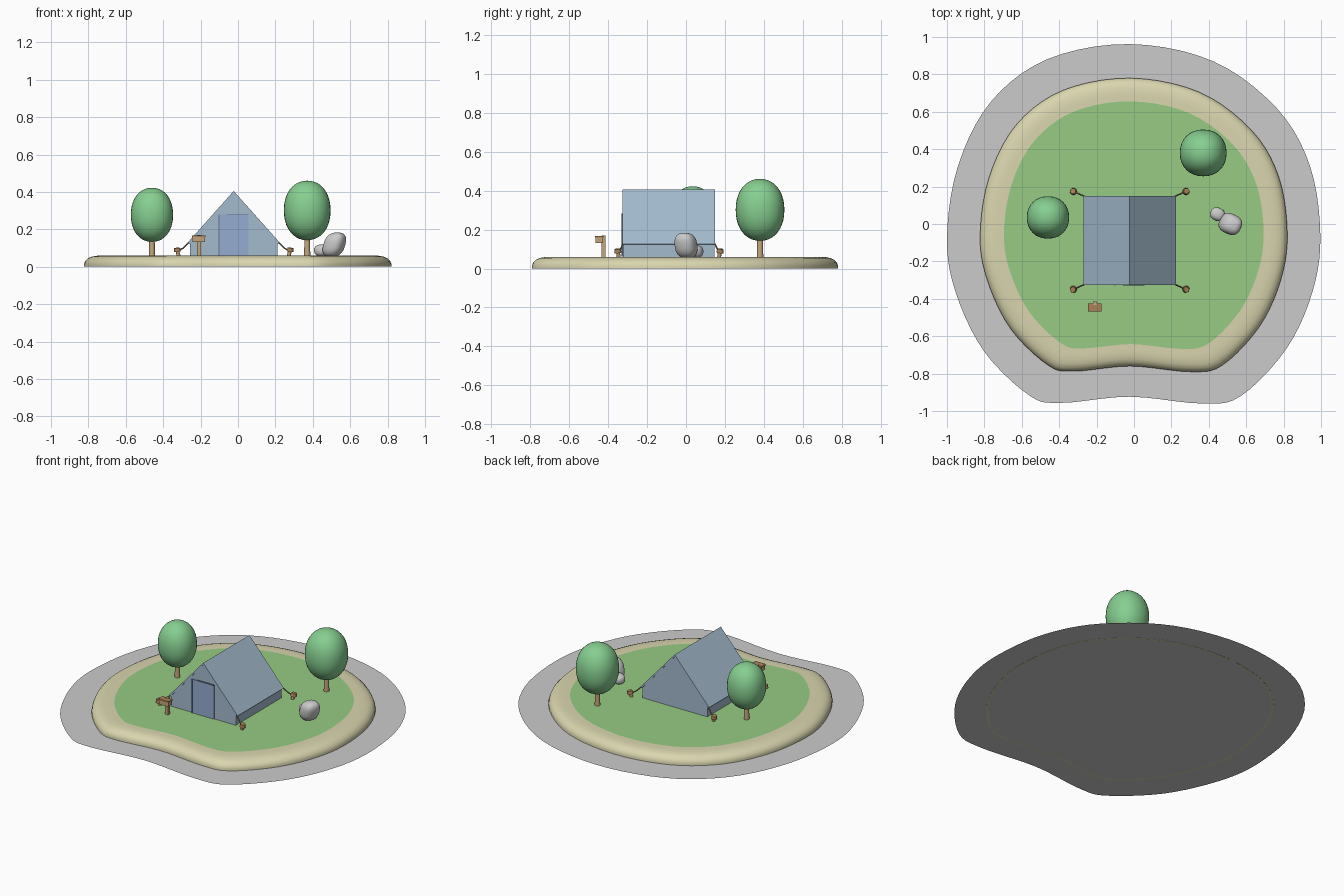
import bpy, bmesh, math
from mathutils import Vector, Matrix

if "Cube" in bpy.data.objects:
    bpy.data.objects.remove(bpy.data.objects["Cube"])


def material(name, rgb):
    m = bpy.data.materials.new(name)
    m.diffuse_color = (*rgb, 1)
    m.use_nodes = True
    m.node_tree.nodes["Principled BSDF"].inputs["Base Color"].default_value = m.diffuse_color
    return m


SAND = material("sand", (0.70, 0.67, 0.43))
GRASS = material("grass", (0.31, 0.60, 0.23))
LEAF = material("leaf", (0.24, 0.62, 0.28))
WOOD = material("wood", (0.55, 0.38, 0.20))
DARKWOOD = material("dark_wood", (0.40, 0.22, 0.10))
CANVAS = material("canvas", (0.37, 0.50, 0.62))
DOOR = material("door_cloth", (0.30, 0.42, 0.64))
TRIM = material("trim", (0.12, 0.17, 0.26))
ROPE = material("rope", (0.25, 0.22, 0.15))


def finish(name, bm, mat=None, smooth=False):
    bmesh.ops.recalc_face_normals(bm, faces=bm.faces)
    me = bpy.data.meshes.new(name)
    bm.to_mesh(me)
    bm.free()
    ob = bpy.data.objects.new(name, me)
    bpy.context.collection.objects.link(ob)
    if mat:
        me.materials.append(mat)
    if smooth:
        bpy.ops.object.select_all(action='DESELECT')
        ob.select_set(True)
        bpy.context.view_layer.objects.active = ob
        bpy.ops.object.shade_smooth_by_angle(angle=math.radians(40))
    return ob


def box(name, lo, hi, mat):
    lo, hi = Vector(lo), Vector(hi)
    bm = bmesh.new()
    bmesh.ops.create_cube(bm, size=1, matrix=Matrix.Translation((lo + hi) / 2)
                          @ Matrix.Diagonal((*(hi - lo), 1)))
    return finish(name, bm, mat)


def rod(name, a, b, r1, r2, mat, sides=16):
    a, b = Vector(a), Vector(b)
    d = b - a
    bm = bmesh.new()
    bmesh.ops.create_cone(bm, cap_ends=True, segments=sides, radius1=r1, radius2=r2, depth=d.length,
                          matrix=Matrix.Translation((a + b) / 2) @ d.to_track_quat('Z', 'Y').to_matrix().to_4x4())
    return finish(name, bm, mat, True)


def blob(name, centre, radii, mat=None, power=1.0, shear=(0, 0), turn=0.0):
    # rounded, optionally boxy and leaning ellipsoid
    bm = bmesh.new()
    bmesh.ops.create_uvsphere(bm, u_segments=32, v_segments=20, radius=1)
    rot = Matrix.Rotation(turn, 3, 'Z')
    for v in bm.verts:
        p = Vector([math.copysign(abs(c) ** power * r, c) for c, r in zip(v.co, radii)])
        p = rot @ p
        p.x += shear[0] * p.z
        p.y += shear[1] * p.z
        v.co = p + Vector(centre)
    return finish(name, bm, mat, True)


def prism(name, profile, y0, y1, mat):
    bm = bmesh.new()
    f = bm.faces.new([bm.verts.new((x, y0, z)) for x, z in profile])
    ext = bmesh.ops.extrude_face_region(bm, geom=[f])["geom"]
    bmesh.ops.translate(bm, vec=(0, y1 - y0, 0), verts=[g for g in ext if isinstance(g, bmesh.types.BMVert)])
    if f.is_valid is False or len(bm.faces) < len(profile) + 2:
        bm.faces.new([v for v in bm.verts if abs(v.co.y - y0) < 1e-6])
    return finish(name, bm, mat)


# shoreline: closed smooth curve through a few points
PTS = [Vector(p) for p in [
    (.82, -.05), (.775, .25), (.63, .50), (.35, .705), (-.02, .78), (-.38, .715), (-.63, .53), (-.775, .25),
    (-.823, -.06), (-.785, -.3), (-.66, -.56), (-.46, -.755), (-.32, -.787), (-.02, -.76), (.30, -.79),
    (.47, -.757), (.67, -.55), (.785, -.3)]]


def outline(steps=5):
    out, n = [], len(PTS)
    for i in range(n):
        a, b, c, d = (PTS[(i + k) % n] for k in (-1, 0, 1, 2))
        for s in range(steps):
            t = s / steps
            out.append(0.5 * (2 * b + (c - a) * t + (2 * a - 5 * b + 4 * c - d) * t * t
                              + (3 * b - a - 3 * c + d) * t ** 3))
    return out


def island(name, rings, mat, smooth=False, north=1.0):
    bm = bmesh.new()
    loops = [[bm.verts.new((p.x * s, p.y * s * (north if p.y > 0 else 1), z)) for p in outline()]
             for s, z in rings]
    for lo, hi in zip(loops, loops[1:]):
        for i in range(len(lo)):
            j = (i + 1) % len(lo)
            bm.faces.new((lo[i], lo[j], hi[j], hi[i]))
    bm.faces.new(loops[-1])
    ob = finish(name, bm, mat, smooth)
    if len(rings) == 1 and ob.data.polygons[0].normal.z < 0:
        ob.data.flip_normals()
    return ob


# ground layers
island("water_sheet", [(1.215, 0.001)], None, north=1.015)
island("sand_bank", [(.985, 0), (1, 0), (1, .015), (.993, .03), (.975, .045), (.95, .054), (.915, .059), (.88, .06)],
       SAND, True)
island("grass_patch", [(.845, .0615)], GRASS, north=.995)

# tent
CX, Y0, Y1 = -.023, -.325, .15
prism("tent_body", [(CX - .233, .06), (CX + .233, .06), (CX + .233, .135), (CX, .395), (CX - .233, .135)],
      Y0 + .003, Y1 - .003, CANVAS)
for side, s in (("left", -1), ("right", 1)):
    prism("tent_roof_" + side, [(CX, .405), (CX + s * .248, .127), (CX + s * .238, .122), (CX, .39)], Y0, Y1, CANVAS)
box("tent_door", (-.10, Y0 - .002, .061), (.055, Y0 + .01, .28), DOOR)
box("door_side_trim", (-.104, Y0 - .005, .061), (-.098, Y0 + .01, .28), TRIM)
box("door_top_trim", (-.06, Y0 - .005, .278), (.055, Y0 + .01, .283), TRIM)

# pegs and guy ropes at the four corners
for name, s, y, dy in (("front_left", -1, Y0, -1), ("front_right", 1, Y0, -1),
                       ("back_left", -1, Y1, 1), ("back_right", 1, Y1, 1)):
    px, py = CX + s * .298, y + dy * .02
    foot = Vector((px - s * .004, py, .058))
    head = Vector((px + s * .003, py + dy * .004, .085))
    rod("peg_" + name, foot, head, .010, .010, WOOD, 12)
    rod("peg_head_" + name, head - Vector((0, 0, .004)), head + Vector((s * .003, dy * .002, .016)), .019, .015,
        DARKWOOD, 12)
    corner, mid = (CX + s * .24, y - dy * .003, .13), (px - s * .025, py - dy * .008, .098)
    rod("rope_upper_" + name, corner, mid, .004, .004, ROPE, 8)
    rod("rope_lower_" + name, mid, head, .004, .004, ROPE, 8)

# sign box on a post
box("sign_post", (-.219, -.434, .058), (-.199, -.414, .17), WOOD)
box("sign_board", (-.243, -.464, .132), (-.176, -.426, .158), WOOD)
box("sign_cap", (-.246, -.467, .158), (-.173, -.424, .168), DARKWOOD)

# trees
for name, x, y, r, z0, z1 in (("left", -.46, .035, .113, .133, .422), ("right", .37, .38, .125, .142, .46)):
    rod("trunk_" + name, (x, y, .055), (x, y, z0 + .03), .017, .014, WOOD)
    blob("crown_" + name, (x, y, (z0 + z1) / 2), (r, r, (z1 - z0) / 2), LEAF, .93)

# rocks
blob("large_rock", (.515, 0, .118), (.056, .055, .065), None, .78, (.25, -.1), math.radians(-25))
blob("small_rock", (.447, .052, .087), (.04, .035, .032), None, .85, (0, 0), math.radians(-25))
